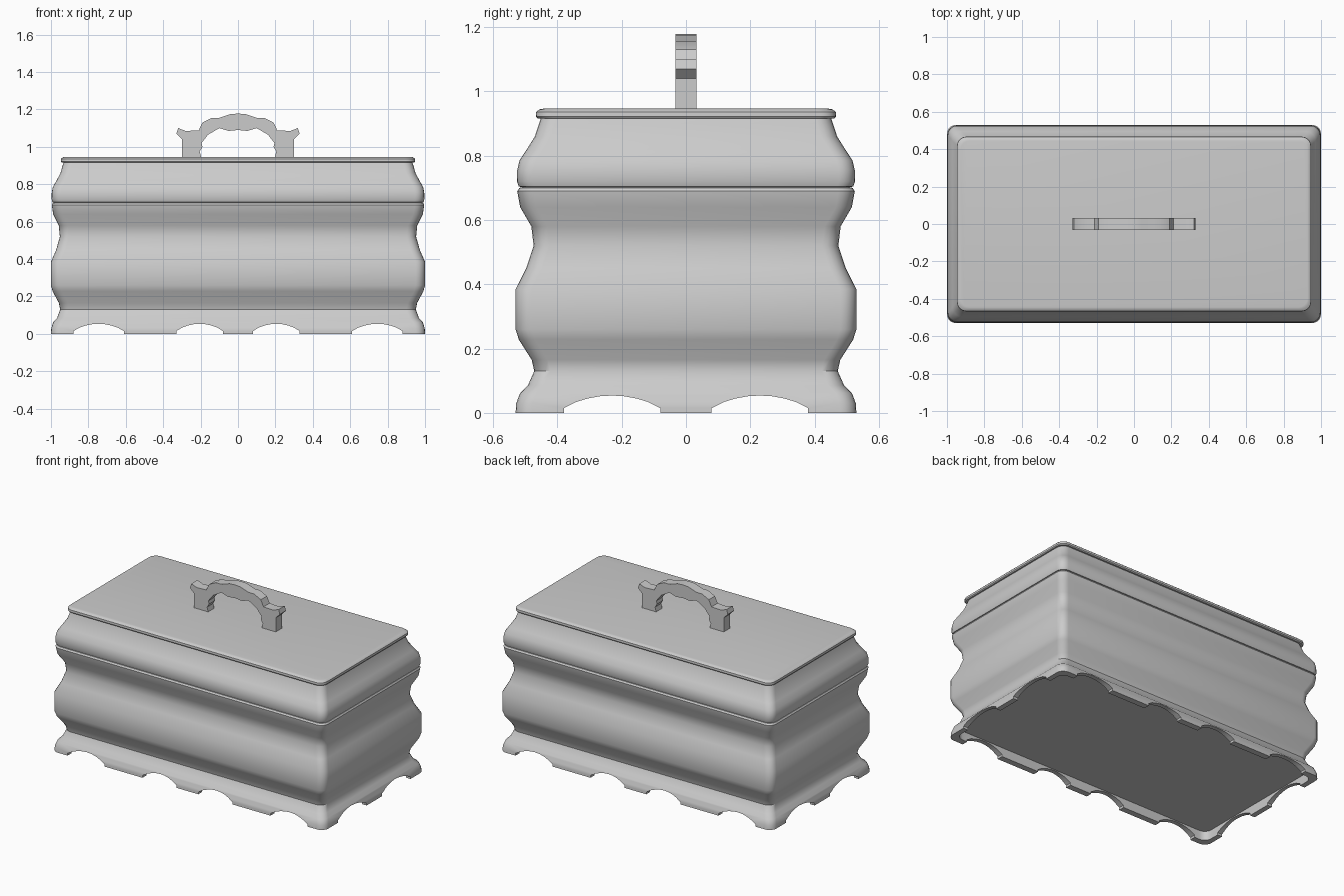
import bpy, bmesh, math

cube = bpy.data.objects.get("Cube")
if cube:
    bpy.data.objects.remove(cube)

HALF_X, HALF_Y, RADIUS = 1.0, 0.53, 0.05

grey = bpy.data.materials.new("plain grey")
grey.use_nodes = True
grey.diffuse_color = (0.6, 0.6, 0.6, 1)
grey.node_tree.nodes["Principled BSDF"].inputs["Base Color"].default_value = grey.diffuse_color


def finish(name, bm):
    bmesh.ops.recalc_face_normals(bm, faces=bm.faces)
    mesh = bpy.data.meshes.new(name)
    bm.to_mesh(mesh)
    bm.free()
    mesh.materials.append(grey)
    obj = bpy.data.objects.new(name, mesh)
    bpy.context.collection.objects.link(obj)
    return obj


def smooth(obj, angle=35):
    bpy.ops.object.select_all(action="DESELECT")
    obj.select_set(True)
    bpy.context.view_layer.objects.active = obj
    bpy.ops.object.shade_smooth_by_angle(angle=math.radians(angle))


def ring(bm, inset, z):
    """Rounded rectangle of vertices; the ends step in a little less."""
    cx, cy = HALF_X - 0.85 * inset - RADIUS, HALF_Y - inset - RADIUS
    verts = []
    for i, (sx, sy) in enumerate([(1, 1), (-1, 1), (-1, -1), (1, -1)]):
        for k in range(6):
            a = math.pi / 2 * (i + k / 5)
            verts.append(bm.verts.new((sx * cx + RADIUS * math.cos(a),
                                       sy * cy + RADIUS * math.sin(a), z)))
    return verts


def moulding(name, profile):
    """Sweep an (inset, height) profile around the box and cap both ends."""
    bm = bmesh.new()
    rings = [ring(bm, *p) for p in profile]
    for lo, hi in zip(rings, rings[1:]):
        for i in range(len(lo)):
            j = (i + 1) % len(lo)
            bm.faces.new((lo[i], lo[j], hi[j], hi[i]))
    bm.faces.new(rings[0])
    bm.faces.new(rings[-1])
    return finish(name, bm)


def prism(name, outline, axis, depth):
    """Extrude an outline of (across, height) points along x or y."""
    def place(u, z, d):
        return (u, d, z) if axis == "y" else (d, u, z)
    bm = bmesh.new()
    front, back = ([bm.verts.new(place(u, z, d)) for u, z in outline]
                   for d in (-depth, depth))
    bm.faces.new(front)
    bm.faces.new(back)
    for i in range(len(front)):
        j = (i + 1) % len(front)
        bm.faces.new((front[i], front[j], back[j], back[i]))
    return finish(name, bm)


# Bombe body with a recessed floor between the feet
body = moulding("box_body", [
    (0.04, 0.06), (0.04, 0), (0, 0), (0.002, 0.03), (0.014, 0.062),
    (0.038, 0.085), (0.058, 0.13), (0.05, 0.165), (0.01, 0.228),
    (0, 0.26), (0, 0.385), (0.033, 0.45), (0.056, 0.52), (0.049, 0.58),
    (0.014, 0.64), (0.005, 0.69), (0.012, 0.7), (0.02, 0.702)])

# Scalloped openings in the apron
def arch(name, centre, half, axis, depth):
    outline = [(centre - half, -0.05), (centre - half, 0.015)]
    for k in range(1, 8):
        t = -1 + k / 4
        outline.append((centre + half * t, 0.018 + 0.036 * (1 - t * t)))
    outline += [(centre + half, 0.015), (centre + half, -0.05)]
    return prism(name, outline, axis, depth)


cutters = []
for side in (-1, 1):
    cutters.append(arch("apron_cutter", side * 0.745, 0.135, "y", 0.7))
    cutters.append(arch("apron_cutter", side * 0.205, 0.125, "y", 0.7))
    cutters.append(arch("apron_cutter", side * 0.23, 0.15, "x", 1.2))
bpy.context.view_layer.objects.active = body
for cutter in cutters:
    mod = body.modifiers.new("apron", "BOOLEAN")
    mod.operation, mod.solver, mod.object = "DIFFERENCE", "EXACT", cutter
    bpy.ops.object.modifier_apply(modifier=mod.name)
for cutter in cutters:
    bpy.data.objects.remove(cutter)
smooth(body)

# Lid with its thin overhanging top
smooth(moulding("lid", [
    (0.02, 0.702), (0.01, 0.704), (0.004, 0.72), (0.005, 0.755),
    (0.012, 0.785), (0.035, 0.82), (0.06, 0.86), (0.073, 0.9), (0.08, 0.92)]))
smooth(moulding("lid_top", [
    (0.08, 0.916), (0.068, 0.916), (0.063, 0.922), (0.064, 0.936),
    (0.074, 0.944), (0.085, 0.946)]))

# Scrolled handle, mirrored from one half outline
half = [(0.195, 0.94), (0.205, 0.975), (0.19, 1.0), (0.195, 1.02),
        (0.16, 1.065), (0.1, 1.1), (0.05, 1.085), (0, 1.09)]
outer = [(0, 1.178), (0.04, 1.175), (0.1, 1.155), (0.14, 1.155), (0.19, 1.13),
         (0.21, 1.088), (0.28, 1.085), (0.32, 1.1), (0.33, 1.07),
         (0.3, 1.04), (0.3, 0.94)]
right = [(-x, z) for x, z in reversed(half[:-1])]
left_top = [(-x, z) for x, z in reversed(outer[1:])]
smooth(prism("handle", half + right + left_top + outer, "y", 0.032))
